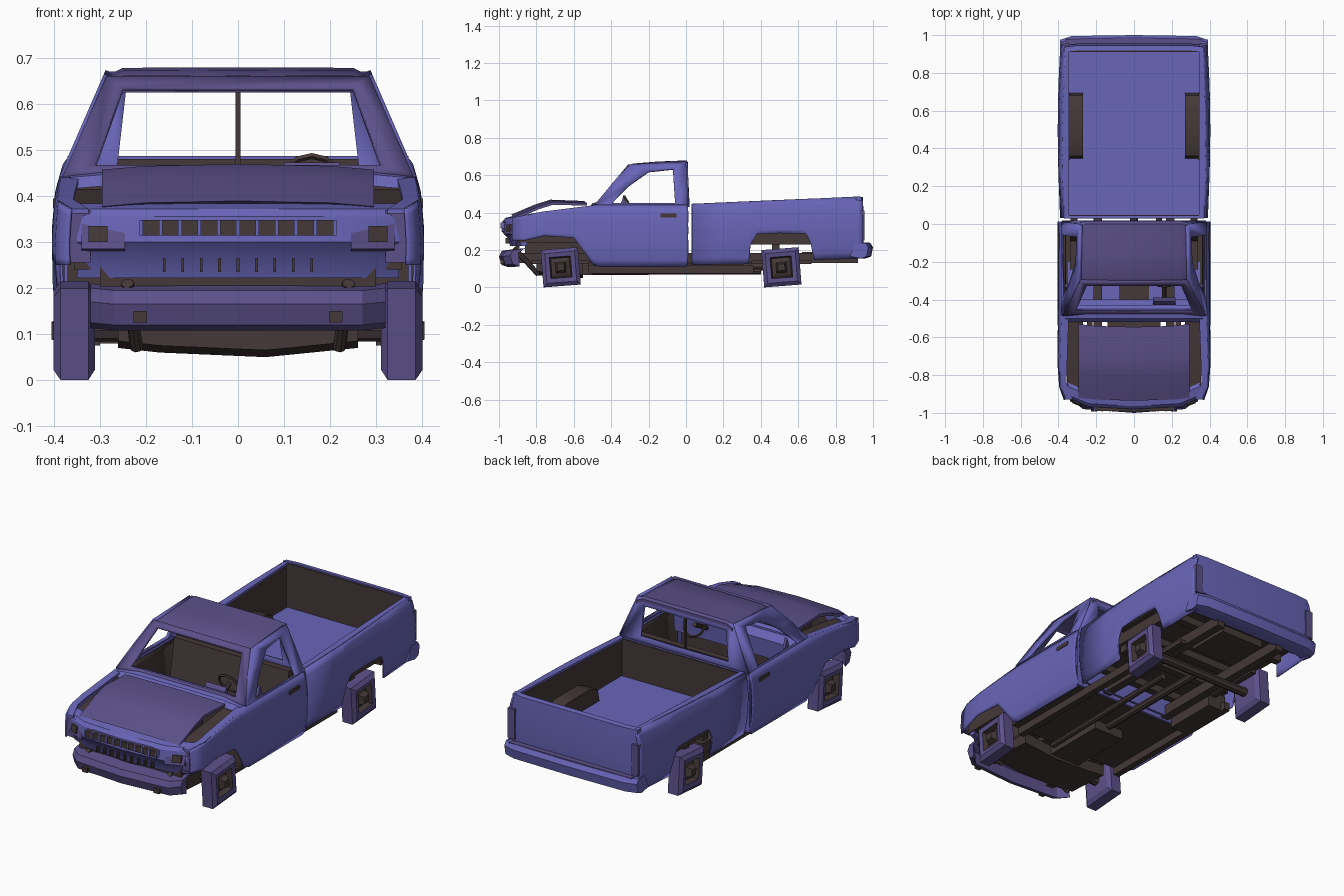
import bpy, bmesh, math
from mathutils import Vector

def mat(name, col):
    m = bpy.data.materials.new(name)
    m.diffuse_color = (*col, 1)
    return m

BLUE = mat("blue_paint", (0.14, 0.13, 0.48))
PURPLE = mat("dull_purple", (0.105, 0.08, 0.25))
BROWN = mat("dark_brown", (0.06, 0.04, 0.04))

def finish(name, bm, mats, both=False, thick=0):
    if both:  # copy everything to the other side of x = 0
        for v in bmesh.ops.duplicate(bm, geom=bm.verts[:] + bm.edges[:] + bm.faces[:])["geom"]:
            if isinstance(v, bmesh.types.BMVert):
                v.co.x *= -1
    bmesh.ops.recalc_face_normals(bm, faces=bm.faces[:])
    me = bpy.data.meshes.new(name)
    bm.to_mesh(me)
    bm.free()
    for m in mats if isinstance(mats, list) else [mats]:
        me.materials.append(m)
    for p in me.polygons:
        p.use_smooth = True
    me.set_sharp_from_angle(angle=math.radians(30))
    ob = bpy.data.objects.new(name, me)
    bpy.context.collection.objects.link(ob)
    if thick:
        mod = ob.modifiers.new("thickness", 'SOLIDIFY')
        mod.thickness, mod.offset = thick, 0

def loft(name, rings, m, both=False, rule=lambda k: 0, closed=True, thick=0):
    """Skin rows of points; closed rows get end caps."""
    bm = bmesh.new()
    vs = [[bm.verts.new(p) for p in r] for r in rings]
    n = len(vs[0])
    for k, (a, b) in enumerate(zip(vs, vs[1:])):
        for i in range(n if closed else n - 1):
            bm.faces.new((a[i], a[(i + 1) % n], b[(i + 1) % n], b[i])).material_index = rule(k)
    if closed and not thick:
        bm.faces.new(vs[0])
        bm.faces.new(vs[-1]).material_index = rule(len(vs))
    finish(name, bm, m, both, thick)

def bar(name, prof, stations, m, both=False):
    """Closed (y, z) profile carried along x; stations are (x, dy, dz)."""
    loft(name, [[(x, y + dy, z + dz) for y, z in prof] for x, dy, dz in stations], m, both)

def box(name, x0, x1, y0, y1, z0, z1, m, both=False):
    bar(name, [(y0, z0), (y1, z0), (y1, z1), (y0, z1)], [(x0, 0, 0), (x1, 0, 0)], m, both)

def tube(name, p, q, r, m, both=False, n=8):
    p, q = Vector(p), Vector(q)
    u = (q - p).orthogonal().normalized()
    w = (q - p).normalized().cross(u)
    ring = [r * (math.cos(t) * u + math.sin(t) * w) for t in (2 * math.pi * i / n for i in range(n))]
    loft(name, [[p + c for c in ring], [q + c for c in ring]], m, both)

def lerp(t, table):
    if t <= table[0][0]:
        return table[0][1]
    for (a, u), (b, v) in zip(table, table[1:]):
        if t <= b:
            return u + (v - u) * (t - a) / (b - a)
    return table[-1][1]

def cab_x(y, z):
    side = lerp(z, [(0.10, 0.38), (0.2, 0.398), (0.3, 0.4), (0.38, 0.395), (0.44, 0.38), (0.67, 0.28)])
    return side - max(0, -0.84 - y) * 0.35

def bed_x(y, z):
    side = lerp(z, [(0.12, 0.375), (0.22, 0.395), (0.33, 0.4), (0.41, 0.393), (0.48, 0.373)])
    return side - 0.06 * (y - 0.48) ** 2

def panel(name, top, bottom, width, m, thick=0.008, inset=0.0, rows=9):
    """Side sheet between two z-over-y curves, bulged by width(y, z), on both sides."""
    cols = []
    for y in sorted({y for y, z in top + bottom}):
        z0, z1 = lerp(y, bottom), lerp(y, top)
        zs = [z0 + (z1 - z0) * i / rows for i in range(rows + 1)]
        cols.append([(width(y, z) - inset, y, z) for z in zs])
    loft(name, cols, m, True, closed=False, thick=thick)

def frame(name, outer, inner, m, both=False):
    """Band between two loops, leaving a window opening."""
    loft(name, [outer, inner], m, both, thick=0.016)

def trapezoid(x0, y0, z0, x1, y1, z1):
    return [(-x0, y0, z0), (x0, y0, z0), (x1, y1, z1), (-x1, y1, z1)]

# --- cab and front fenders ---
panel("fender_and_door", [(-0.93, 0.372), (-0.76, 0.405), (-0.48, 0.44), (0.012, 0.44)],
      [(-0.93, 0.25), (-0.86, 0.25), (-0.76, 0.275), (-0.60, 0.265), (-0.56, 0.21), (-0.50, 0.125),
       (-0.46, 0.11), (0.0, 0.11), (0.012, 0.13)], cab_x, BLUE)
panel("door_lining", [(-0.47, 0.43), (0.0, 0.43)], [(-0.47, 0.13), (0.0, 0.13)], cab_x, BROWN, 0.004, 0.02)
side_out = [(-0.48, 0.44), (-0.39, 0.56), (-0.30, 0.655), (0.0, 0.67), (0.012, 0.44)]
side_in = [(-0.40, 0.447), (-0.31, 0.54), (-0.20, 0.618), (-0.07, 0.632), (-0.058, 0.447)]
frame("side_window_frame", *[[(cab_x(y, z), y, z) for y, z in s] for s in (side_out, side_in)], BLUE, True)
frame("windscreen_frame", trapezoid(0.38, -0.48, 0.44, 0.285, -0.30, 0.655),
      trapezoid(0.31, -0.46, 0.462, 0.25, -0.322, 0.63), PURPLE)
frame("rear_window_frame", trapezoid(0.38, 0.01, 0.43, 0.28, 0.0, 0.67),
      trapezoid(0.262, 0.01, 0.465, 0.243, 0.002, 0.63), BLUE)
box("rear_window_divider", -0.005, 0.005, 0.0, 0.01, 0.46, 0.635, BROWN)
box("cab_back_wall", -0.385, 0.385, 0.0, 0.012, 0.12, 0.44, BLUE)
roof = []
for y, z in [(-0.305, 0.648), (-0.285, 0.661), (-0.15, 0.672), (0.0, 0.678), (0.012, 0.668)]:
    top = [(-0.283, -0.016), (-0.25, 0), (0, 0.001), (0.25, 0), (0.283, -0.016)]
    roof.append([(x, y, z + d) for x, d in top] + [(x, y, z + d - 0.016) for x, d in reversed(top)])
loft("roof", roof, PURPLE)
bar("cowl", [(-0.52, 0.425), (-0.50, 0.45), (-0.45, 0.463), (-0.43, 0.455), (-0.43, 0.43)],
    [(-0.365, 0, -0.01), (-0.25, 0, 0), (0.25, 0, 0), (0.365, 0, -0.01)], BLUE)
box("cab_floor", -0.375, 0.375, -0.52, 0.0, 0.115, 0.135, BROWN)
box("floor_mat", 0.08, 0.35, -0.48, -0.2, 0.135, 0.142, BLUE, True)
box("firewall", -0.37, 0.37, -0.50, -0.485, 0.12, 0.43, BROWN)
box("door_handle", 0.392, 0.402, -0.135, -0.05, 0.374, 0.394, BROWN, True)
bar("mirror", [(-0.35, 0.44), (-0.315, 0.44), (-0.335, 0.49)], [(0.35, 0, 0), (0.365, 0, 0)], PURPLE, True)

# --- cab interior ---
bar("bench_seat", [(-0.24, 0.15), (-0.24, 0.25), (-0.09, 0.25), (-0.055, 0.455), (-0.02, 0.455), (-0.02, 0.15)],
    [(-0.34, 0, 0), (0.34, 0, 0)], BROWN)
bar("dashboard", [(-0.48, 0.30), (-0.48, 0.445), (-0.43, 0.445), (-0.40, 0.41), (-0.41, 0.31)],
    [(-0.355, 0, 0), (0.355, 0, 0)], BLUE)
bar("instrument_hood", [(-0.44, 0.43), (-0.41, 0.472), (-0.39, 0.41)], [(0.10, 0, 0), (0.22, 0, 0)], PURPLE)
bpy.ops.mesh.primitive_torus_add(major_radius=0.06, minor_radius=0.007, major_segments=12, minor_segments=5,
                                 location=(0.16, -0.30, 0.435), rotation=(math.radians(-60), 0, 0))
bpy.context.object.name = "steering_wheel"
bpy.context.object.data.materials.append(BROWN)
tube("steering_column", (0.16, -0.30, 0.435), (0.16, -0.42, 0.37), 0.012, BROWN)

# --- hood and engine bay ---
bar("bent_hood", [(-0.93, 0.385), (-0.89, 0.402), (-0.80, 0.44), (-0.72, 0.465), (-0.54, 0.458),
                  (-0.54, 0.445), (-0.72, 0.45), (-0.80, 0.425), (-0.90, 0.38)],
    [(-0.295, 0.01, -0.008), (-0.2, 0, 0), (0, -0.005, 0.004), (0.2, 0, 0), (0.295, 0.01, -0.008)], PURPLE)
ledge = [(-0.93, 0.372, 0.36), (-0.84, 0.392, 0.392), (-0.76, 0.406, 0.39), (-0.48, 0.44, 0.38)]
loft("fender_top", [[(x, y, z), (x, y, z - 0.01), (x - 0.035, y, z - 0.01), (x - 0.035, y, z)]
                    for y, z, x in ledge], BLUE, True)
bar("engine_bay_side", [(-0.9, 0.24), (-0.9, 0.36), (-0.76, 0.385), (-0.49, 0.415), (-0.49, 0.24)],
    [(0.27, 0, 0), (0.355, 0, 0)], BROWN, True)
box("engine_block", -0.14, 0.14, -0.86, -0.5, 0.13, 0.36, BROWN)
box("radiator", -0.3, 0.3, -0.91, -0.89, 0.2, 0.37, BROWN)

# --- nose, grille and front bumper ---
bow = [(-0.35, 0.06, 0), (-0.24, 0.014, 0), (0, 0, 0), (0.24, 0.014, 0), (0.35, 0.06, 0)]
bar("nose_panel", [(-0.92, 0.383), (-0.965, 0.372), (-0.98, 0.355), (-0.986, 0.30), (-0.955, 0.265),
                   (-0.94, 0.222), (-0.91, 0.222), (-0.90, 0.375)], bow, BLUE)
box("grille_recess", -0.21, 0.21, -0.989, -0.965, 0.314, 0.348, BROWN)
for i in range(11):
    x = -0.21 + 0.042 * i
    box("grille_fin", x - 0.004, x + 0.004, -0.993, -0.97, 0.314, 0.348, BLUE)
for i in range(9):
    x = -0.16 + 0.04 * i
    box("lower_slot", x - 0.003, x + 0.003, -0.965, -0.94, 0.235, 0.265, BROWN)
bar("headlight_surround", [(-0.975, 0.36), (-0.993, 0.285), (-0.97, 0.28), (-0.95, 0.36)],
    [(0.245, 0.017, 0), (0.34, 0.054, 0)], PURPLE, True)
bar("headlight", [(-0.99, 0.335), (-0.997, 0.30), (-0.97, 0.30), (-0.97, 0.335)],
    [(0.283, 0.031, 0), (0.325, 0.048, 0)], BROWN, True)
box("corner_recess", 0.32, 0.366, -0.925, -0.89, 0.255, 0.368, PURPLE, True)
bar("front_bumper", [(-0.92, 0.205), (-0.985, 0.195), (-1.0, 0.165), (-0.985, 0.12), (-0.95, 0.108), (-0.955, 0.18)],
    [(-0.32, 0.06, 0.005), (-0.27, 0.02, 0), (0, 0, 0), (0.27, 0.02, 0), (0.32, 0.06, 0.005)], PURPLE)
box("bumper_hook", 0.197, 0.227, -0.993, -0.97, 0.125, 0.15, BROWN, True)
tube("bumper_brace", (0.24, -0.92, 0.21), (0.22, -0.79, 0.07), 0.014, BROWN, True)
bar("front_crossmember", [(-0.80, 0.075), (-0.80, 0.12), (-0.55, 0.12), (-0.55, 0.06)],
    [(-0.26, 0, 0.01), (-0.17, 0, 0), (0.06, 0, -0.01), (0.26, 0, 0.01)], BROWN)

# --- cargo bed ---
panel("bed_side", [(0.032, 0.445), (0.25, 0.455), (0.75, 0.477), (0.92, 0.485), (0.945, 0.46)],
      [(0.032, 0.12), (0.335, 0.125), (0.345, 0.23), (0.38, 0.285), (0.5, 0.29), (0.64, 0.287),
       (0.665, 0.24), (0.685, 0.147), (0.945, 0.155)], bed_x, BLUE)
box("wheel_arch_liner", 0.34, 0.384, 0.34, 0.69, 0.29, 0.30, BROWN, True)
box("bed_front_wall", -0.37, 0.37, 0.03, 0.042, 0.13, 0.445, BLUE)
box("bed_front_lining", -0.345, 0.345, 0.042, 0.048, 0.24, 0.443, BROWN)
bar("bed_side_lining", [(0.042, 0.23), (0.042, 0.442), (0.91, 0.48), (0.91, 0.23)],
    [(0.347, 0, 0), (0.355, 0, 0)], BROWN, True)
loft("bed_rim", [[(0.343, y, z), (bed_x(y, z), y, z), (bed_x(y, z), y, z - 0.012), (0.343, y, z - 0.012)]
                 for y, z in [(0.03, 0.447), (0.3, 0.459), (0.6, 0.472), (0.93, 0.485)]], BLUE, True)
box("bed_floor", -0.35, 0.35, 0.04, 0.92, 0.236, 0.245, BLUE)
box("bed_underside", -0.352, 0.352, 0.04, 0.92, 0.23, 0.236, BROWN)
bar("wheel_housing", [(0.345, 0.24), (0.36, 0.31), (0.42, 0.335), (0.62, 0.335), (0.68, 0.31), (0.695, 0.24)],
    [(0.27, 0, 0), (0.35, 0, 0)], BROWN, True)
bar("tailgate", [(0.918, 0.16), (0.918, 0.487), (0.945, 0.483), (0.955, 0.30), (0.94, 0.16)],
    [(-0.37, -0.008, 0), (-0.3, 0, 0), (0.3, 0, 0), (0.37, -0.008, 0)], BLUE)
box("tailgate_lining", -0.345, 0.345, 0.911, 0.918, 0.24, 0.48, BROWN)
box("tail_light", 0.345, 0.386, 0.93, 0.955, 0.25, 0.41, PURPLE, True)
bar("rear_bumper", [(0.90, 0.165), (0.93, 0.235), (0.985, 0.238), (1.0, 0.215), (0.99, 0.165), (0.96, 0.155)],
    [(-0.392, -0.025, 0), (-0.33, -0.005, 0), (0, 0, 0), (0.33, -0.005, 0), (0.392, -0.025, 0)], BLUE)
box("bumper_step", -0.36, 0.36, 0.95, 0.98, 0.236, 0.241, PURPLE)

# --- underbody ---
box("frame_rail", 0.17, 0.215, -0.90, 0.92, 0.13, 0.185, BROWN, True)
box("sill_rail", 0.30, 0.335, -0.52, 0.36, 0.075, 0.118, BROWN, True)
for y in (0.08, 0.3, 0.46, 0.72, 0.86):
    box("bed_crossmember", -0.34, 0.34, y, y + 0.04, 0.19, 0.232, BROWN)
box("gearbox", -0.09, 0.09, -0.55, -0.2, 0.065, 0.14, BROWN)
tube("drive_shaft", (0, -0.2, 0.11), (0, 0.5, 0.11), 0.02, BROWN)
tube("exhaust_pipe", (0.12, -0.5, 0.085), (0.14, 0.4, 0.085), 0.016, BROWN)
box("fuel_tank", -0.33, -0.22, 0.03, 0.33, 0.08, 0.17, BROWN)
box("spare_carrier", -0.13, 0.13, 0.62, 0.86, 0.15, 0.19, BROWN)

# --- square wheels with recessed hubs ---
steps = [(0.31, 0.078), (0.325, 0.1), (0.385, 0.1), (0.40, 0.08), (0.395, 0.057), (0.365, 0.05),
         (0.375, 0.028), (0.405, 0.018)]
for name, y0 in (("front", -0.67), ("rear", 0.51)):
    turn = [math.radians(49.5 + 90 * k) for k in range(4)]
    rings = [[(x, y0 + h * 1.414 * math.cos(t), 0.1075 + h * 1.414 * math.sin(t)) for t in turn] for x, h in steps]
    loft(name + "_wheel", rings, [PURPLE, BROWN], True, rule=lambda k: int(k >= 4))
    tube(name + "_axle", (-0.32, y0, 0.1075), (0.32, y0, 0.1075), 0.024, BROWN)
    box(name + "_spring", 0.22, 0.25, y0 - 0.16, y0 + 0.16, 0.125, 0.145, BROWN, True)
